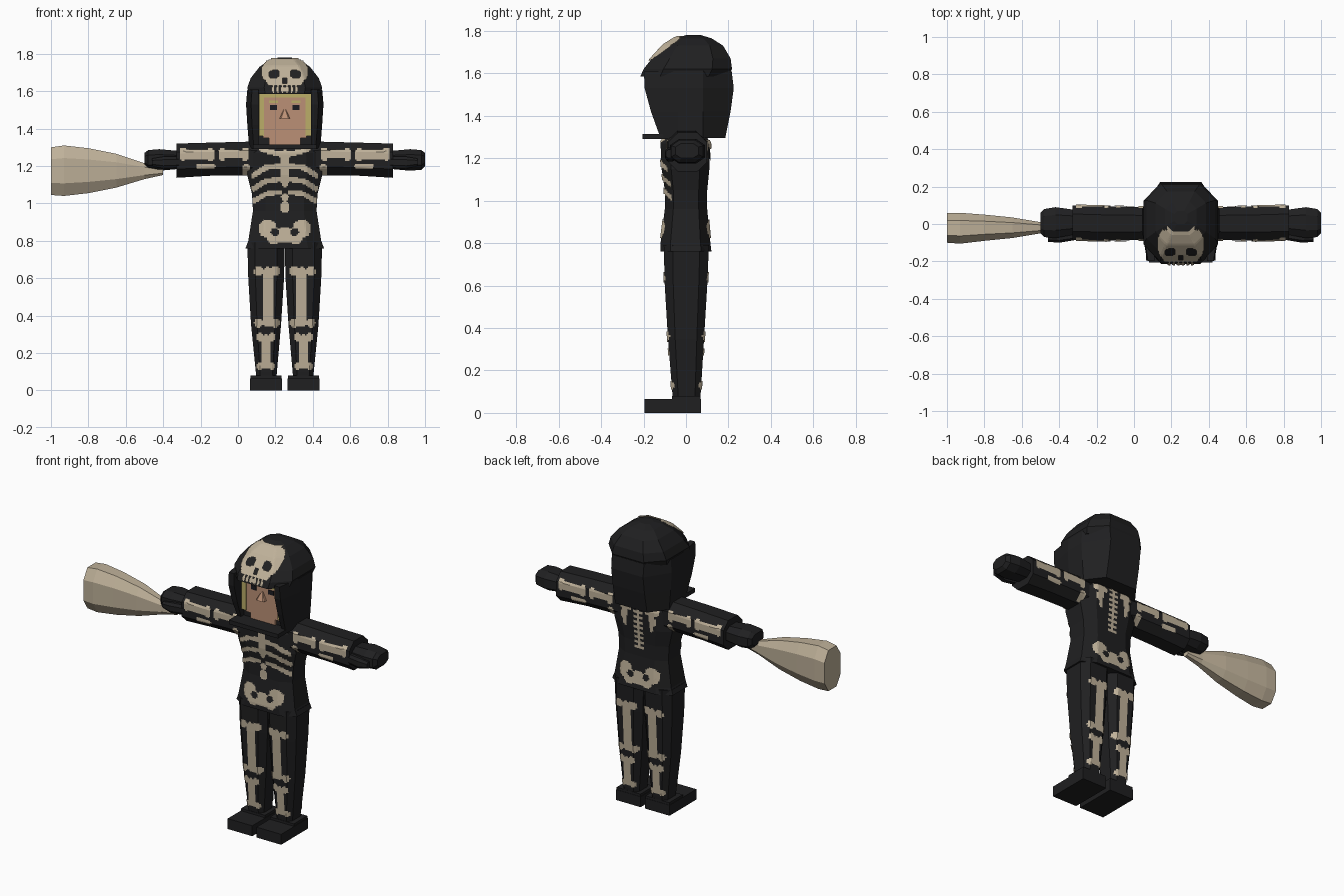
import bpy, bmesh
from mathutils import Vector
from mathutils.bvhtree import BVHTree

if "Cube" in bpy.data.objects:
    bpy.data.objects.remove(bpy.data.objects["Cube"])

MID = 0.25          # x of the figure's centre line
SIDES = {1: "left", -1: "right"}


def material(name, *rgb):
    mat = bpy.data.materials.new(name)
    mat.use_nodes = True
    mat.diffuse_color = (*rgb, 1)
    bsdf = next(n for n in mat.node_tree.nodes if n.type == "BSDF_PRINCIPLED")
    bsdf.inputs["Base Color"].default_value = (*rgb, 1)
    bsdf.inputs["Roughness"].default_value = 0.9
    return mat


BLACK = material("black cloth", 0.014, 0.014, 0.015)
BONE = material("bone", 0.52, 0.44, 0.32)
SKIN = material("skin", 0.50, 0.28, 0.18)
HAIR = material("blond hair", 0.50, 0.42, 0.14)
EYE = material("dark eyes", 0.012, 0.012, 0.016)


def finish(name, bm, mat, recalc=True):
    if recalc:
        bmesh.ops.recalc_face_normals(bm, faces=bm.faces)
    mesh = bpy.data.meshes.new(name)
    bm.to_mesh(mesh)
    bm.free()
    mesh.materials.append(mat)
    obj = bpy.data.objects.new(name, mesh)
    bpy.context.collection.objects.link(obj)
    return obj


def skin_rings(name, rings, mat):
    """Bridge equal rings of points and cap both ends."""
    bm = bmesh.new()
    loops = [[bm.verts.new(p) for p in ring] for ring in rings]
    n = len(loops[0])
    for a, b in zip(loops, loops[1:]):
        for i in range(n):
            j = (i + 1) % n
            bm.faces.new((a[i], a[j], b[j], b[i]))
    bm.faces.new(loops[0])
    bm.faces.new(loops[-1])
    return finish(name, bm, mat)


def loft(name, sections, mat, axis="z", k=0.5, side=1):
    """Chamfered-rectangle sections (t, u0, u1, v0, v1) along z or x."""
    corners = ((1, k), (k, 1), (-k, 1), (-1, k), (-1, -k), (-k, -1), (k, -1), (1, -k))
    rings = []
    for t, u0, u1, v0, v1 in sections:
        ring = []
        for a, b in corners:
            u = (u0 + u1 + a * (u1 - u0)) / 2
            v = (v0 + v1 + b * (v1 - v0)) / 2
            p = (u, v, t) if axis == "z" else (t, u, v)
            ring.append((MID + side * p[0], p[1], p[2]))
        rings.append(ring)
    return skin_rings(name, rings, mat)


def box(name, x0, x1, y0, y1, z0, z1, mat, side=1):
    rings = [[(MID + side * x, y, z) for x, y in ((x0, y0), (x1, y0), (x1, y1), (x0, y1))]
             for z in (z0, z1)]
    return skin_rings(name, rings, mat)


def inside(p, bars):
    """Is p within any bar (a, b, radius)?"""
    for a, b, r in bars:
        a, d = Vector(a), Vector(b) - Vector(a)
        t = max(0, min(1, (p - a).dot(d) / d.length_squared)) if d.length else 0
        if (p - a - t * d).length < r:
            return True
    return False


def paint(name, targets, bars, holes=(), facing=-1, lift=0.005, step=0.008):
    """Lay thin mirrored bone plates on the cloth, as small cells."""
    bm = bmesh.new()
    ends = [(Vector(e), r) for a, b, r in bars for e in (a, b)]
    lo = [min(e[i] - r for e, r in ends) for i in (0, 1)]
    hi = [max(e[i] + r for e, r in ends) for i in (0, 1)]
    lo[0] = max(0, lo[0])
    for side, target in zip((1, -1), targets):
        mesh = target.data
        tree = BVHTree.FromPolygons([v.co for v in mesh.vertices],
                                    [p.vertices[:] for p in mesh.polygons])
        cache = {}

        def corner(i, j):
            if (i, j) not in cache:
                start = Vector((MID + side * (lo[0] + i * step), facing, lo[1] + j * step))
                hit, normal, _, _ = tree.ray_cast(start, Vector((0, -facing, 0)))
                cache[i, j] = bm.verts.new(hit + normal * lift) if hit else None
            return cache[i, j]

        for i in range(int((hi[0] - lo[0]) / step) + 1):
            for j in range(int((hi[1] - lo[1]) / step) + 1):
                p = Vector((lo[0] + (i + 0.5) * step, lo[1] + (j + 0.5) * step))
                if not inside(p, bars) or inside(p, holes):
                    continue
                quad = [corner(i, j), corner(i + 1, j), corner(i + 1, j + 1), corner(i, j + 1)]
                if all(quad):
                    face = bm.faces.new(quad if side * facing < 0 else quad[::-1])
                    face.normal_update()
    return finish(name, bm, BONE, recalc=False)


# Torso with flared hem
torso = loft("torso", [
    (0.76, -.21, .21, -.12, .12), (0.80, -.195, .195, -.12, .115),
    (0.96, -.17, .17, -.10, .10), (1.05, -.175, .175, -.10, .10),
    (1.15, -.20, .20, -.115, .11), (1.27, -.19, .19, -.12, .115),
    (1.325, -.15, .15, -.09, .085)], BLACK, k=0.6)

# Limbs, hands and shoes
legs, sleeves = [], []
for s, label in SIDES.items():
    legs.append(loft(label + "_leg", [
        (0.06, .045, .15, -.06, .065), (0.10, .042, .155, -.065, .07),
        (0.35, .02, .18, -.085, .085), (0.60, .004, .195, -.10, .10),
        (0.79, 0, .20, -.105, .108)], BLACK, k=0.6, side=s))
    box(label + "_shoe", .015, .185, -.195, .07, 0, .065, BLACK, s)
    box(label + "_shoe_heel", .018, .182, -.065, .068, .06, .08, BLACK, s)
    sleeves.append(loft(label + "_sleeve", [
        (.13, -.09, .09, 1.14, 1.33), (.20, -.085, .09, 1.15, 1.33),
        (.40, -.09, .095, 1.148, 1.325), (.58, -.085, .10, 1.137, 1.32)],
        BLACK, "x", side=s))
    loft(label + "_hand", [
        (.56, -.055, .075, 1.185, 1.28), (.67, -.075, .09, 1.175, 1.29),
        (.73, -.07, .08, 1.18, 1.285), (.75, -.05, .06, 1.20, 1.27)],
        BLACK, "x", side=s)
    loft(label + "_thumb", [
        (.56, -.085, -.04, 1.19, 1.25), (.65, -.10, -.05, 1.185, 1.25),
        (.71, -.095, -.05, 1.20, 1.24)], BLACK, "x", side=s)

# Sack held in the right hand
loft("sack", [
    (.65, -.04, 0, 1.152, 1.19), (.75, -.05, .01, 1.13, 1.215),
    (.90, -.075, .035, 1.085, 1.265), (1.05, -.09, .05, 1.055, 1.295),
    (1.18, -.105, .06, 1.04, 1.31), (1.25, -.10, .06, 1.045, 1.30)],
    BONE, "x", side=-1)

# Hood: notched rings leave a recess for the face
rings = []
for z, front, edge, width, back in ((1.295, -.12, .165, .19, .185), (1.42, -.165, .175, .20, .21),
                                    (1.53, -.195, .18, .207, .225), (1.61, -.198, .175, .20, .215)):
    half = [(.14, -.10), (.14, front), (edge, front), (width, -.04), (width, .08), (.11, back)]
    rings.append([(MID + x, y, z) for x, y in half] + [(MID - x, y, z) for x, y in half[::-1]])
skin_rings("hood", rings, BLACK)
cap = loft("hood_cap", [
    (1.585, -.19, .19, -.215, .20), (1.62, -.20, .20, -.20, .217),
    (1.67, -.182, .182, -.16, .21), (1.73, -.135, .135, -.105, .175),
    (1.765, -.085, .085, -.05, .12), (1.78, -.035, .035, 0, .07)], BLACK, k=0.55)
box("hood_hem", -.17, .17, -.205, -.05, 1.29, 1.315, BLACK)

# Face and hair
box("neck", -.09, .09, -.07, .09, 1.25, 1.36, SKIN)
box("jaw", -.085, .085, -.112, -.05, 1.31, 1.36, SKIN)
box("face", -.115, .115, -.115, -.05, 1.35, 1.575, SKIN)
loft("nose", [(1.455, -.028, .028, -.145, -.10), (1.505, -.004, .004, -.12, -.10)], SKIN, k=0.7)
box("hair_fringe", -.115, .115, -.122, -.08, 1.567, 1.59, HAIR)
for s, label in SIDES.items():
    box(label + "_hair", .11, .139, -.122, -.08, 1.36, 1.59, HAIR, s)
    box(label + "_eye", .042, .078, -.119, -.11, 1.50, 1.527, EYE, s)
    box(label + "_brow", .035, .085, -.12, -.11, 1.537, 1.55, HAIR, s)

# Skull on the hood
paint("skull", [cap, cap],
      [((0, 1.70), (.055, 1.70), .067), ((0, 1.648), (.075, 1.65), .026)]
      + [((d, 1.598), (d, 1.613), .0095) for d in (.012, .037, .061)],
      [((.048, 1.688), (.065, 1.685), .02), ((0, 1.645), (0, 1.658), .011)],
      lift=0.008, step=0.006)

# Rib cage, collar bones and breastbone
ribs = [((.02, 1.262), (.12, 1.285), .013), ((0, 1.11), (0, 1.265), .02),
        ((0, .975), (0, .985), .024), ((0, 1.03), (0, 1.035), .02)]
for z in (1.20, 1.13, 1.06):
    ribs += [((.03, z), (.10, z - .008), .014), ((.10, z - .008), (.165, z - .05), .014)]
paint("rib_cage", [torso, torso], ribs)

# Spine and shoulder blades
spine = [((0, 1.02), (0, 1.28), .009)]
spine += [((0, 1.02 + i * .032), (.022, 1.02 + i * .032), .009) for i in range(9)]
spine += [((.065, 1.26), (.12, 1.265), .02), ((.09, 1.24), (.10, 1.20), .022),
          ((.095, 1.20), (.09, 1.15), .012)]
paint("spine_and_shoulder_blades", [torso, torso], spine, facing=1)

# Pelvis, leg bones and arm bones on both front and back
pelvis = [((.09, .865), (.092, .862), .047), ((0, .835), (.06, .822), .038)]
leg_bones = [((.09, .37), (.09, .63), .03), ((.10, .14), (.10, .28), .021)]
for d in (.052, .138):
    leg_bones += [((d, .635), (d, .64), .024), ((d, .36), (d, .365), .022)]
for d in (.068, .132):
    leg_bones += [((d, .285), (d, .29), .019), ((d, .128), (d, .132), .017)]
arm_bones = [((.22, 1.262), (.33, 1.262), .02), ((.40, 1.262), (.54, 1.262), .022),
             ((.205, 1.16), (.205, 1.195), .02), ((.385, 1.20), (.46, 1.20), .014)]
arm_bones += [((d, 1.243), (d, 1.28), .016) for d in (.21, .335, .395, .545)]
for facing, label in ((-1, "front"), (1, "back")):
    paint(label + "_pelvis", [torso, torso], pelvis, [((.048, .845), (.058, .845), .019)], facing)
    paint(label + "_leg_bones", legs, leg_bones, facing=facing)
    paint(label + "_arm_bones", sleeves, arm_bones, facing=facing)
